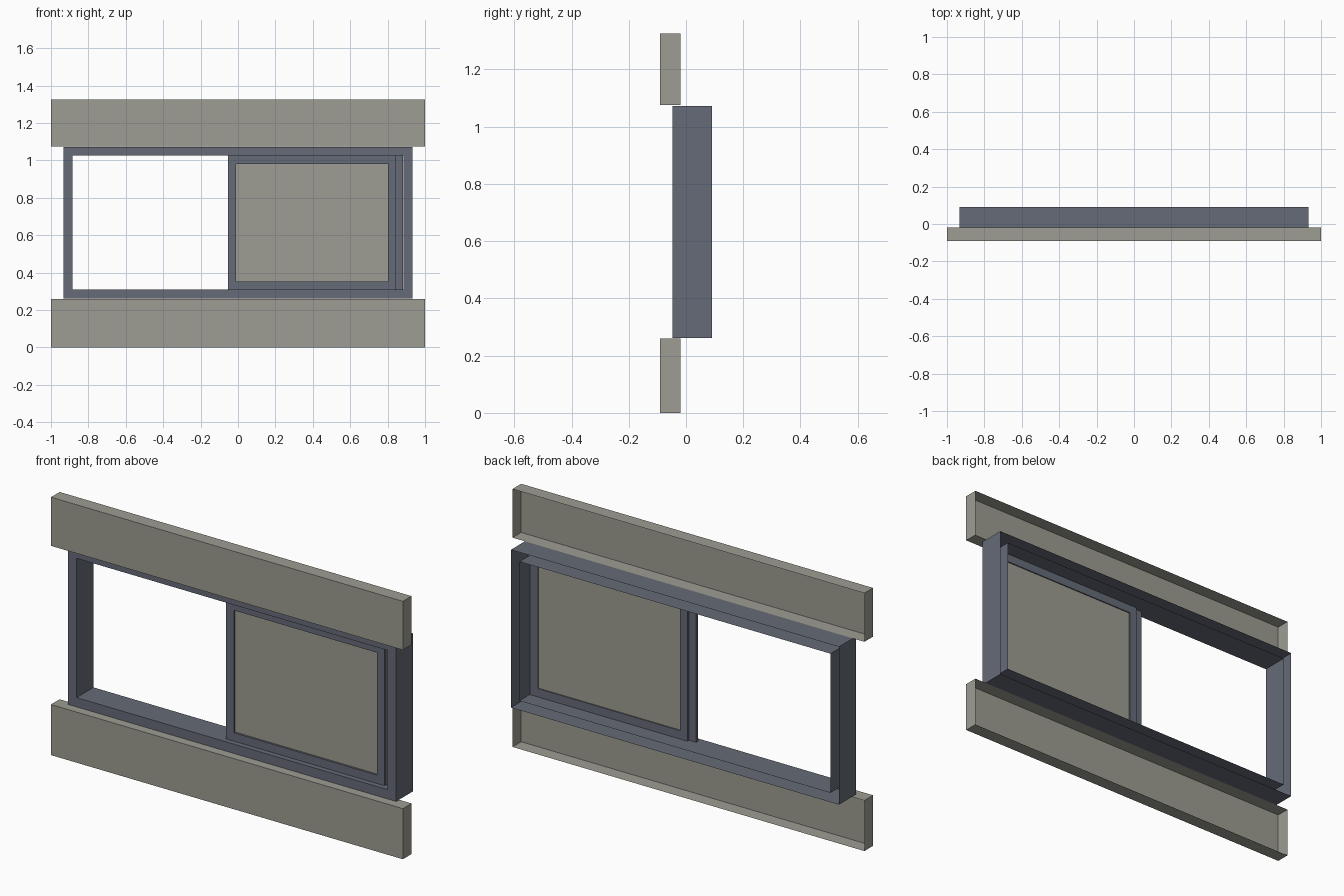
import bpy, bmesh

if "Cube" in bpy.data.objects:
    bpy.data.objects.remove(bpy.data.objects["Cube"])


def material(name, rgb):
    m = bpy.data.materials.new(name)
    m.diffuse_color = (*rgb, 1)
    m.use_nodes = True
    m.node_tree.nodes["Principled BSDF"].inputs["Base Color"].default_value = m.diffuse_color
    return m


WALL = material("warm_grey", (0.342, 0.337, 0.292))
FRAME = material("slate_blue", (0.133, 0.147, 0.184))


def finish(name, bm, mat):
    mesh = bpy.data.meshes.new(name)
    bm.to_mesh(mesh)
    bm.free()
    mesh.materials.append(mat)
    ob = bpy.data.objects.new(name, mesh)
    bpy.context.collection.objects.link(ob)
    return ob


def box(name, x, y, z, mat, open_back=False):
    """Box from ranges; optionally without its rear face."""
    bm = bmesh.new()
    bmesh.ops.create_cube(bm, size=1)
    for v in bm.verts:
        v.co = [r[0] + (c + 0.5) * (r[1] - r[0]) for c, r in zip(v.co, (x, y, z))]
    bm.normal_update()
    if open_back:
        back = [f for f in bm.faces if f.normal.y > 0.9]
        bmesh.ops.delete(bm, geom=back, context='FACES')
    return finish(name, bm, mat)


def ring(name, x, y, z, w, mat, open_back=False):
    """Rectangular frame of border width w, optionally a channel open at the rear."""
    bm = bmesh.new()

    def loop(inset, depth):
        x0, x1, z0, z1 = x[0] + inset, x[1] - inset, z[0] + inset, z[1] - inset
        return [bm.verts.new((a, depth, b))
                for a, b in ((x0, z0), (x1, z0), (x1, z1), (x0, z1))]

    loops = [loop(0, y[1]), loop(0, y[0]), loop(w, y[0]), loop(w, y[1])]
    for k in range(3 if open_back else 4):
        a, b = loops[k], loops[(k + 1) % 4]
        for i in range(4):
            j = (i + 1) % 4
            bm.faces.new((a[i], b[i], b[j], a[j]))
    if not open_back:
        bmesh.ops.recalc_face_normals(bm, faces=bm.faces)
    else:
        bm.normal_update()
        front = [f for f in bm.faces if abs(f.normal.y) > 0.9]
        if front[0].normal.y > 0:
            bmesh.ops.reverse_faces(bm, faces=bm.faces)
    return finish(name, bm, mat)


# Wall strips below and above the window, hollow at the rear
box("lower_wall", (-1, 1), (-0.09, -0.02), (0, 0.26), WALL, True)
box("upper_wall", (-1, 1), (-0.09, -0.02), (1.075, 1.325), WALL, True)

# Main window frame, a channel open at the rear
ring("window_frame", (-0.932, 0.932), (-0.047, 0.09), (0.262, 1.073), 0.048, FRAME, True)

# Two sliding sashes stacked on the right, each with its pane
for name, x0, x1, y0, y1, pane in (("front", -0.053, 0.846, -0.02, -0.007, -0.010),
                                   ("rear", -0.012, 0.881, -0.007, 0.006, -0.002)):
    z0, z1, w = 0.31, 1.025, 0.043
    ring(name + "_sash", (x0, x1), (y0, y1), (z0, z1), w, FRAME)
    box(name + "_pane", (x0 + w, x1 - w), (pane, pane + 0.002),
        (z0 + w, z1 - w), WALL)
